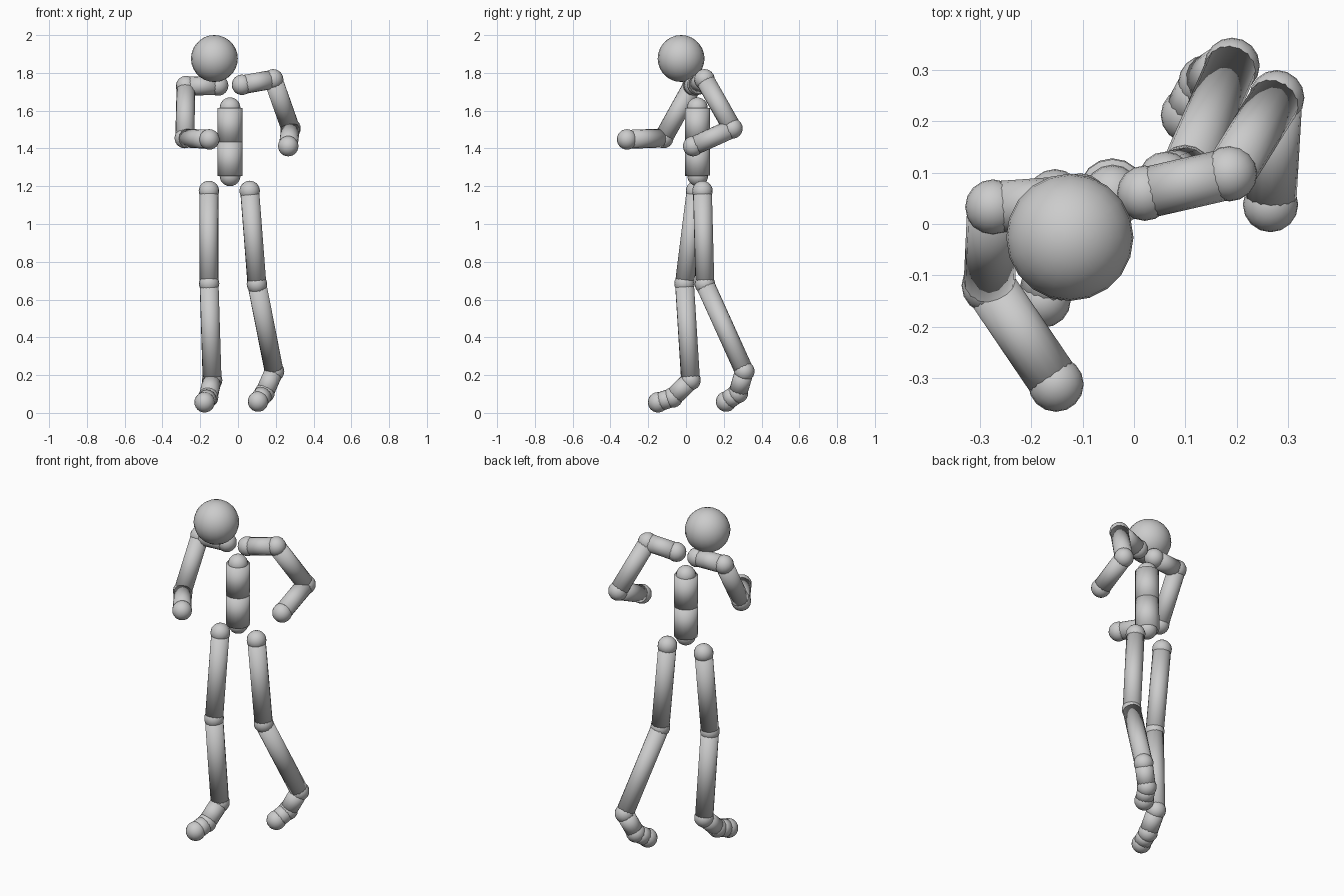
import bpy
from mathutils import Vector

if "Cube" in bpy.data.objects:
    bpy.data.objects.remove(bpy.data.objects["Cube"])

grey = bpy.data.materials.new("plain grey")
grey.diffuse_color = (0.6, 0.6, 0.6, 1)
grey.use_nodes = True
grey.node_tree.nodes["Principled BSDF"].inputs["Base Color"].default_value = grey.diffuse_color


def finish(name):
    ob = bpy.context.object
    ob.name = name
    ob.data.materials.append(grey)
    bpy.ops.object.shade_smooth()
    return ob


def ball(name, p, r=0.054, seg=16, rings=12):
    bpy.ops.mesh.primitive_uv_sphere_add(segments=seg, ring_count=rings, radius=r, location=p)
    return finish(name)


def rod(name, a, b, r=0.05):
    a, b = Vector(a), Vector(b)
    bpy.ops.mesh.primitive_cylinder_add(vertices=16, radius=r, depth=(b - a).length,
                                        location=(a + b) / 2)
    ob = finish(name)
    ob.rotation_mode = 'QUATERNION'
    ob.rotation_quaternion = (b - a).to_track_quat('Z', 'Y')
    return ob


def limb(side, joints, bones):
    """Ball at every joint, rod between consecutive joints."""
    for name, p in joints:
        ball(f"{side}_{name}", p)
    for bone, (_, a), (_, b) in zip(bones, joints, joints[1:]):
        rod(f"{side}_{bone}", a, b)


# head
ball("head", (-0.125, -0.026, 1.876), 0.124, 20, 14)

# torso: two stacked spine segments with rounded ends
spine = [(-0.042, 0.062, 1.255), (-0.042, 0.06, 1.435), (-0.042, 0.06, 1.615)]
for name, p in zip(("pelvis_ball", "waist_ball", "chest_ball"), spine):
    ball(name, p, 0.055)
rod("lower_torso", spine[0], spine[1], 0.066)
rod("upper_torso", spine[1], spine[2], 0.066)

# arms
arm_bones = ("collar", "upper_arm", "forearm")
limb("right", [("collar_joint", (-0.105, 0.045, 1.733)),
               ("shoulder", (-0.275, 0.033, 1.73)),
               ("elbow", (-0.282, -0.12, 1.455)),
               ("hand", (-0.152, -0.312, 1.448))], arm_bones)
limb("left", [("collar_joint", (0.021, 0.06, 1.737)),
              ("shoulder", (0.186, 0.098, 1.766)),
              ("elbow", (0.278, 0.246, 1.506)),
              ("hand", (0.266, 0.038, 1.412))], arm_bones)

# legs
leg_bones = ("thigh", "shin", "foot", "toes")
limb("right", [("hip", (-0.154, 0.053, 1.175)),
               ("knee", (-0.153, -0.008, 0.685)),
               ("ankle", (-0.137, 0.024, 0.173)),
               ("foot_ball", (-0.158, -0.07, 0.082)),
               ("toe_tip", (-0.177, -0.148, 0.056))], leg_bones)
limb("left", [("hip", (0.062, 0.087, 1.175)),
              ("knee", (0.1, 0.1, 0.682)),
              ("ankle", (0.191, 0.309, 0.22)),
              ("foot_ball", (0.14, 0.275, 0.105)),
              ("toe_tip", (0.106, 0.212, 0.06))], leg_bones)
